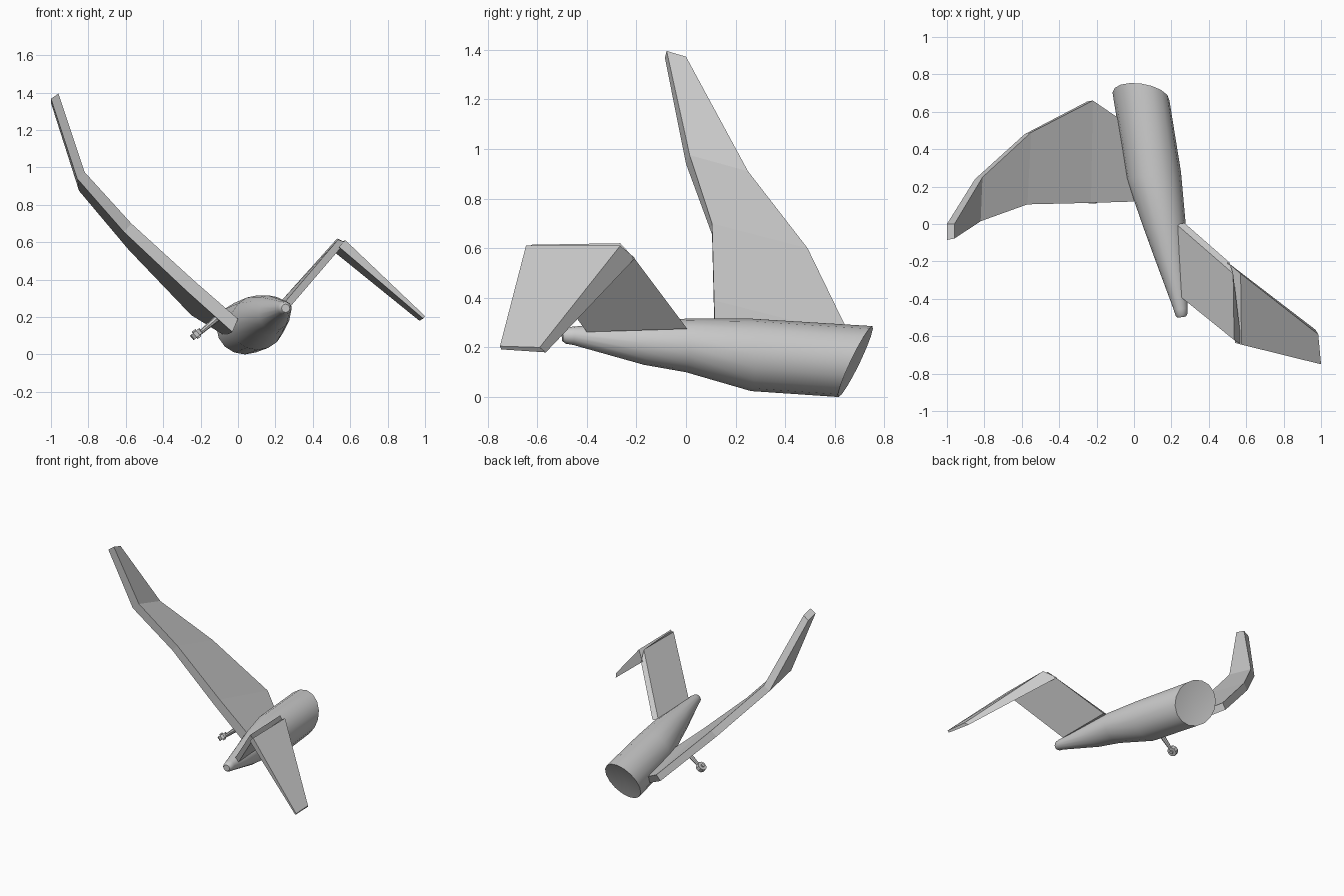
import bpy, bmesh
from math import sin, cos, tau
from mathutils import Vector


def finish(name, bm, angle=None):
    bmesh.ops.recalc_face_normals(bm, faces=bm.faces)
    me = bpy.data.meshes.new(name)
    bm.to_mesh(me)
    bm.free()
    ob = bpy.data.objects.new(name, me)
    bpy.context.collection.objects.link(ob)
    if angle:
        bpy.ops.object.select_all(action='DESELECT')
        ob.select_set(True)
        bpy.context.view_layer.objects.active = ob
        bpy.ops.object.shade_smooth_by_angle(angle=angle)
    return ob


def loft(bm, rings):
    """Join closed rings of points with quads; returns the vertex rings."""
    vs = [[bm.verts.new(p) for p in r] for r in rings]
    n = len(vs[0])
    for a, b in zip(vs, vs[1:]):
        for i in range(n):
            j = (i + 1) % n
            bm.faces.new((a[i], a[j], b[j], b[i]))
    return vs


def panel(name, stations):
    """Slab from stations: upper front, upper rear, lower rear, lower front."""
    bm = bmesh.new()
    vs = loft(bm, stations)
    bm.faces.new(vs[0])
    bm.faces.new(vs[-1])
    finish(name, bm)


def rod(name, a, b, r1, r2, sides):
    a, b = Vector(a), Vector(b)
    d = b - a
    bm = bmesh.new()
    bmesh.ops.create_cone(bm, cap_ends=True, segments=sides, radius1=r1,
                          radius2=r2, depth=d.length)
    m = d.to_track_quat('Z', 'Y').to_matrix().to_4x4()
    m.translation = (a + b) / 2
    bmesh.ops.transform(bm, matrix=m, verts=bm.verts)
    finish(name, bm, 0.6)


# Broken fuselage: centre, x radius, z radius, y skew sideways, y skew upwards
sections = [
    (0.037, 0.683, 0.143, 0.152, 0.143, -0.02, 0.068),
    (0.105, 0.262, 0.170, 0.146, 0.146, 0.018, 0.0),
    (0.162, 0.000, 0.208, 0.113, 0.108, 0.015, 0.0),
    (0.195, -0.170, 0.217, 0.086, 0.087, 0.01, 0.0),
    (0.250, -0.455, 0.247, 0.037, 0.037, 0.005, 0.0),
    (0.254, -0.485, 0.247, 0.032, 0.032, 0.005, 0.0),
    (0.255, -0.498, 0.247, 0.022, 0.022, 0.003, 0.0),
]
N = 16
bm = bmesh.new()
rings = loft(bm, [[(x + rx * cos(t), y + k * cos(t) + m * sin(t), z + rz * sin(t))
                   for t in (tau * i / N for i in range(N))]
                  for x, y, z, rx, rz, k, m in sections])
bm.faces.new(rings[-1])
# Slightly dented fracture face
mid = bm.verts.new((0.037, 0.66, 0.14))
for i in range(N):
    bm.faces.new((rings[0][i], rings[0][(i + 1) % N], mid))
finish("fuselage", bm, 0.6)

# Long main wing, bent upwards toward its tip
panel("main_wing", [
    [(0.00, 0.12, 0.19), (-0.03, 0.53, 0.13), (-0.07, 0.53, 0.10), (-0.03, 0.12, 0.12)],
    [(-0.23, 0.113, 0.39), (-0.22, 0.66, 0.25), (-0.25, 0.655, 0.21), (-0.27, 0.113, 0.335)],
    [(-0.57, 0.105, 0.70), (-0.55, 0.49, 0.60), (-0.585, 0.48, 0.56), (-0.61, 0.105, 0.655)],
    [(-0.82, 0.015, 0.975), (-0.81, 0.25, 0.91), (-0.85, 0.24, 0.875), (-0.86, 0.0, 0.94)],
    [(-0.96, -0.078, 1.395), (-0.96, 0.0, 1.372), (-1.0, 0.0, 1.345), (-1.0, -0.085, 1.367)],
])

# Tail fin and the tailplane folded down from it
panel("tail_fin", [
    [(0.225, 0.0, 0.28), (0.25, -0.39, 0.28), (0.285, -0.40, 0.262), (0.27, 0.005, 0.275)],
    [(0.53, -0.265, 0.62), (0.535, -0.62, 0.614), (0.575, -0.645, 0.60), (0.51, -0.205, 0.555)],
])
panel("tailplane", [
    [(0.57, -0.265, 0.61), (0.575, -0.645, 0.61), (0.54, -0.635, 0.575), (0.50, -0.205, 0.56)],
    [(0.985, -0.59, 0.20), (1.0, -0.75, 0.205), (0.99, -0.745, 0.192), (0.97, -0.565, 0.18)],
])

# Landing gear below the wing
rod("gear_strut", (-0.08, 0.15, 0.22), (-0.215, 0.14, 0.105), 0.02, 0.01, 8)
rod("gear_wheel", (-0.232, 0.14, 0.121), (-0.212, 0.14, 0.097), 0.033, 0.033, 10)
rod("gear_hub", (-0.238, 0.14, 0.128), (-0.206, 0.14, 0.090), 0.012, 0.012, 8)
